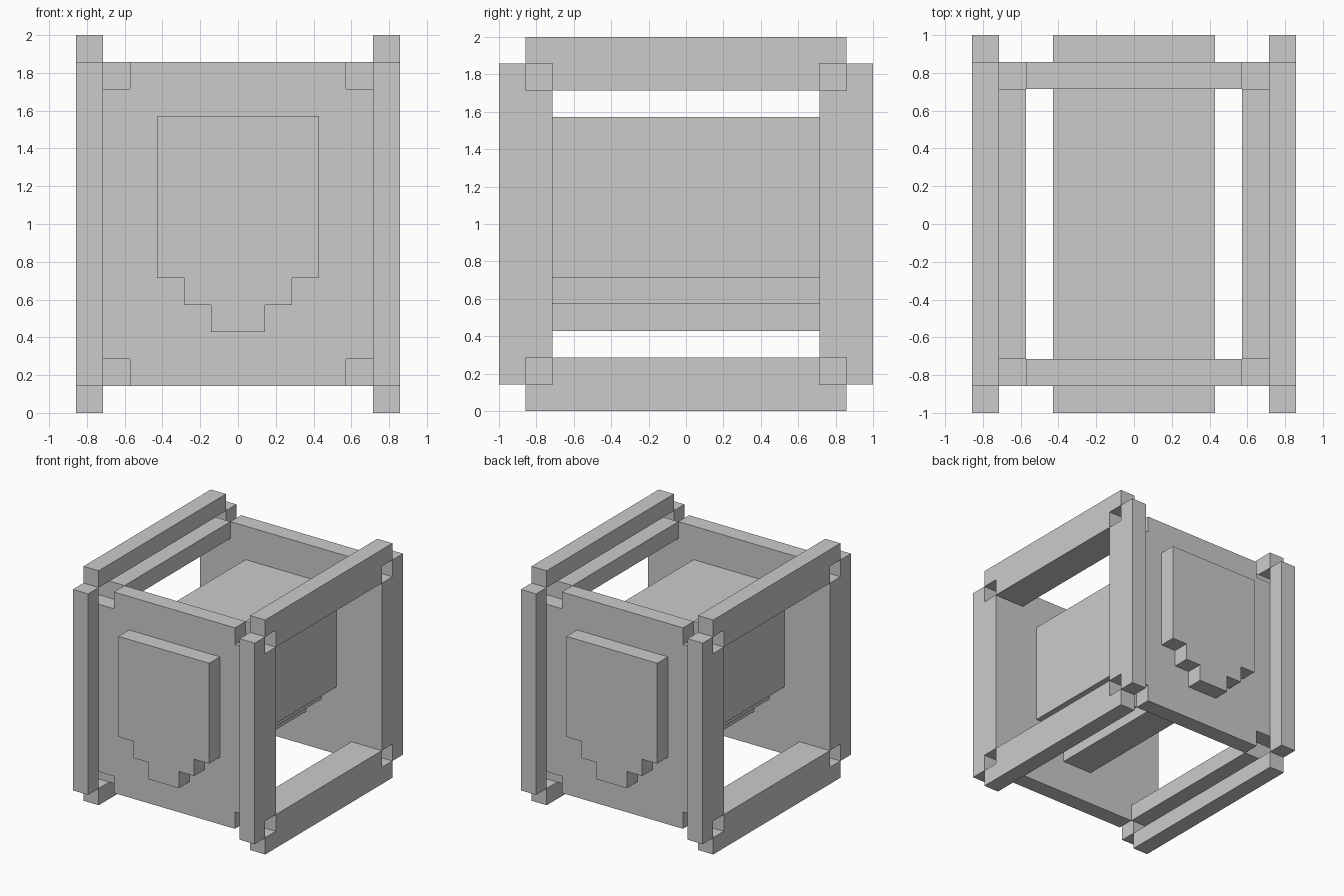
import bpy, bmesh

if "Cube" in bpy.data.objects:
    bpy.data.objects.remove(bpy.data.objects["Cube"])

U = 1 / 7   # block size
MID = 7     # mid height in blocks


def prism(name, profile, axis, lo, hi, mirror):
    """Extrude a 2D profile along an axis, then mirror about the block centre."""
    def place(p, d):
        a, b = p
        x, y, z = (d, a, b) if axis == 'x' else (a, d, b)
        return (x * U, y * U, (z - MID) * U)

    bm = bmesh.new()
    face = bm.faces.new([bm.verts.new(place(p, lo)) for p in profile])
    ext = bmesh.ops.extrude_face_region(bm, geom=[face])
    shift = (hi - lo) * U
    verts = [v for v in ext['geom'] if isinstance(v, bmesh.types.BMVert)]
    bmesh.ops.translate(bm, verts=verts,
                        vec=(shift, 0, 0) if axis == 'x' else (0, shift, 0))
    bmesh.ops.recalc_face_normals(bm, faces=bm.faces)
    mesh = bpy.data.meshes.new(name)
    bm.to_mesh(mesh)
    bm.free()
    ob = bpy.data.objects.new(name, mesh)
    ob.location.z = MID * U
    bpy.context.collection.objects.link(ob)
    if mirror:
        mod = ob.modifiers.new("mirror", 'MIRROR')
        mod.use_axis = tuple(c in mirror for c in 'xyz')
        mod.use_mirror_merge = False
    return ob


# Front and back panels with notched corners
prism("end_panel",
      [(-4, 1), (4, 1), (4, 2), (5, 2), (5, 12), (4, 12),
       (4, 13), (-4, 13), (-4, 12), (-5, 12), (-5, 2), (-4, 2)],
      'y', -6, -5, 'y')

# Four corner posts, stepped on the inner side
prism("corner_post",
      [(-7, 1), (-6, 1), (-6, 2), (-5, 2), (-5, 12), (-6, 12), (-6, 13), (-7, 13)],
      'x', 5, 6, 'xy')

# Top and bottom side beams, stepped at the ends
prism("side_beam",
      [(-6, 14), (-6, 13), (-5, 13), (-5, 12), (5, 12), (5, 13), (6, 13), (6, 14)],
      'x', 5, 6, 'xz')

# Inner rails beside the beams
prism("inner_rail", [(4, 12), (5, 12), (5, 13), (4, 13)], 'y', -5, 5, 'xz')

# Central core with a stepped point at the bottom
prism("core",
      [(-1, 3), (1, 3), (1, 4), (2, 4), (2, 5), (3, 5),
       (3, 11), (-3, 11), (-3, 5), (-2, 5), (-2, 4), (-1, 4)],
      'y', -7, 7, '')
